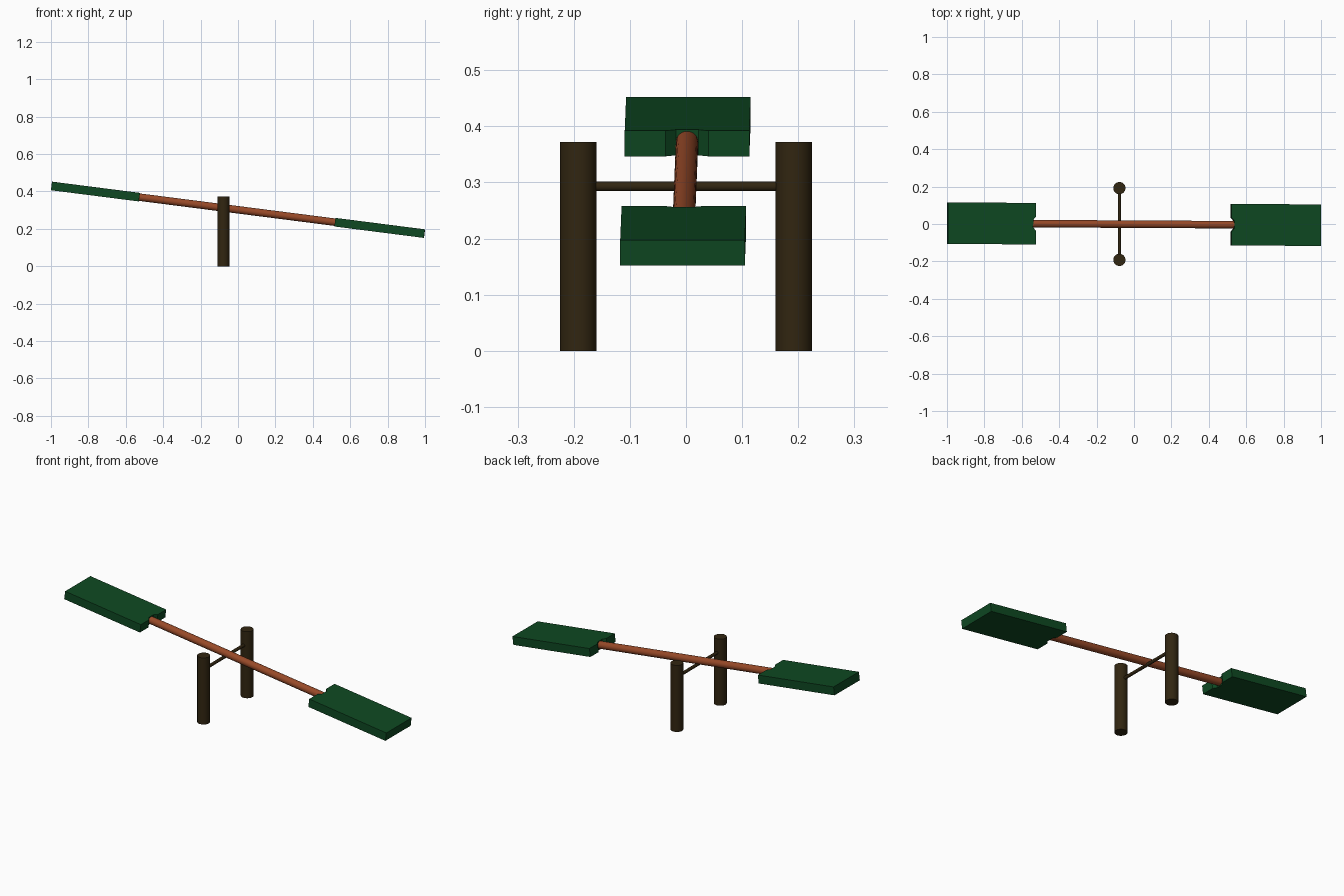
import bpy, bmesh, math
from mathutils import Matrix

cube = bpy.data.objects.get("Cube")
if cube:
    bpy.data.objects.remove(cube, do_unlink=True)


def material(name, rgb):
    m = bpy.data.materials.new(name)
    m.use_nodes = True
    m.diffuse_color = (*rgb, 1)
    bsdf = m.node_tree.nodes["Principled BSDF"]
    bsdf.inputs["Base Color"].default_value = (*rgb, 1)
    return m


GREEN = material("seat green", (0.0045, 0.066, 0.016))
COPPER = material("beam copper brown", (0.31, 0.067, 0.021))
DARK = material("post dark wood", (0.031, 0.019, 0.0055))

# Local frame of the rocking beam: slopes down towards +x
TILT = (Matrix.Translation((0, -0.001, 0.302))
        @ Matrix.Rotation(-0.0053, 4, 'Z')
        @ Matrix.Rotation(math.radians(7.29), 4, 'Y'))


def finish(bm, name, mat, matrix, smooth=False):
    bmesh.ops.recalc_face_normals(bm, faces=bm.faces)
    mesh = bpy.data.meshes.new(name)
    bm.to_mesh(mesh)
    bm.free()
    mesh.materials.append(mat)
    ob = bpy.data.objects.new(name, mesh)
    bpy.context.collection.objects.link(ob)
    ob.matrix_world = matrix
    if smooth:
        bpy.ops.object.select_all(action='DESELECT')
        ob.select_set(True)
        bpy.context.view_layer.objects.active = ob
        bpy.ops.object.shade_smooth_by_angle(angle=math.radians(35))
    return ob


def rod(name, radius, length, mat, matrix, sides=32):
    bm = bmesh.new()
    bmesh.ops.create_cone(bm, cap_ends=True, segments=sides,
                          radius1=radius, radius2=radius, depth=length)
    finish(bm, name, mat, matrix, smooth=True)


def seat(name, side, inner, outer, half_width=0.111, thickness=0.046):
    """Flat board with a tapered notch where the beam enters."""
    half = [(outer, half_width), (inner, half_width),
            (inner, 0.038), (inner + 0.015, 0.02)]
    outline = half + [(u, -v) for u, v in reversed(half)]
    bm = bmesh.new()
    face = bm.faces.new([bm.verts.new((side * u, v, -thickness / 2))
                         for u, v in outline])
    grown = bmesh.ops.extrude_face_region(bm, geom=[face])
    verts = [g for g in grown["geom"] if isinstance(g, bmesh.types.BMVert)]
    bmesh.ops.translate(bm, verts=verts, vec=(0, 0, thickness))
    finish(bm, name, GREEN, TILT)


# Seats at both ends
seat("right_seat", -1, 0.531, 1.005)
seat("left_seat", 1, 0.523, 1.005)

# Beam joining the seats
rod("beam", 0.02, 1.1, COPPER, TILT @ Matrix.Rotation(math.pi / 2, 4, 'Y'))

# Support posts and the axle between them
PIVOT_X = -0.078
for name, y in (("front_post", -0.192), ("back_post", 0.192)):
    rod(name, 0.0325, 0.372, DARK, Matrix.Translation((PIVOT_X, y, 0.186)))
rod("axle", 0.0085, 0.38, DARK,
    Matrix.Translation((PIVOT_X, 0, 0.293)) @ Matrix.Rotation(math.pi / 2, 4, 'X'), 16)
